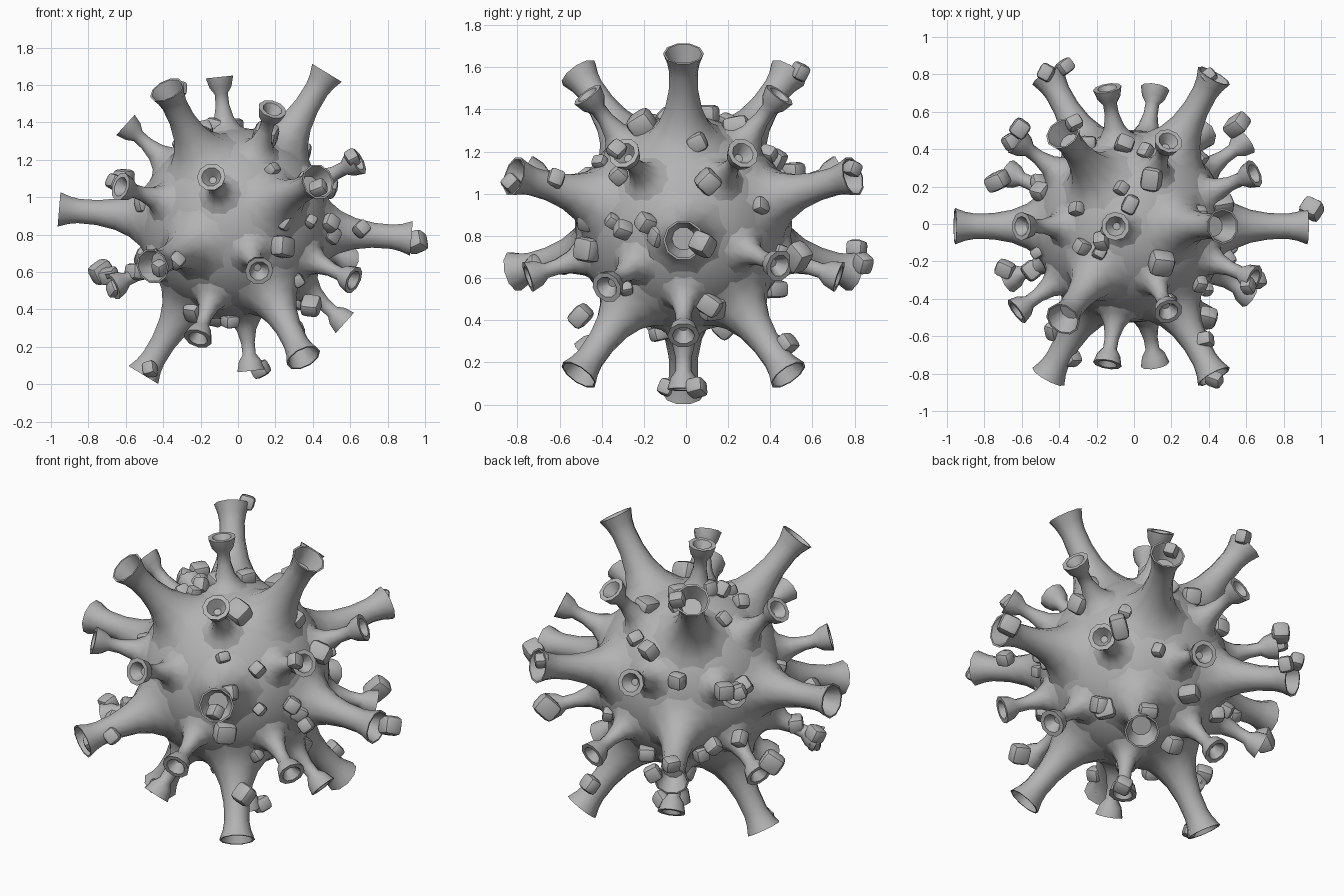
import bpy
import bmesh
import math
import random
from mathutils import Euler, Matrix, Vector

cube = bpy.data.objects.get("Cube")
if cube:
    bpy.data.objects.remove(cube, do_unlink=True)

random.seed(4)
CENTRE = Vector((-0.015, -0.012, 0.857))
BODY_RADIUS = 0.515

grey = bpy.data.materials.new("plain_grey")
grey.use_nodes = True
tone = (0.45, 0.45, 0.45, 1)
grey.diffuse_color = tone
grey.node_tree.nodes["Principled BSDF"].inputs["Base Color"].default_value = tone


def finish(name, bm, angle):
    """Turn a bmesh into a named, shaded object."""
    mesh = bpy.data.meshes.new(name)
    bmesh.ops.recalc_face_normals(bm, faces=bm.faces)
    bm.to_mesh(mesh)
    bm.free()
    mesh.materials.append(grey)
    obj = bpy.data.objects.new(name, mesh)
    bpy.context.collection.objects.link(obj)
    bpy.ops.object.select_all(action='DESELECT')
    obj.select_set(True)
    bpy.context.view_layer.objects.active = obj
    bpy.ops.object.shade_smooth_by_angle(angle=math.radians(angle))
    return obj


def add_spike(bm, direction, profile, sides):
    """Loft rings of (distance, radius) along a direction, closing the cup floor."""
    frame = direction.to_track_quat('Z', 'Y').to_matrix()
    rings = []
    for dist, radius in profile:
        ring = []
        for i in range(sides):
            a = math.tau * i / sides
            point = Vector((radius * math.cos(a), radius * math.sin(a), dist))
            ring.append(bm.verts.new(CENTRE + frame @ point))
        rings.append(ring)
    for low, high in zip(rings, rings[1:]):
        for i in range(sides):
            j = (i + 1) % sides
            bm.faces.new((low[i], low[j], high[j], high[i]))
    bm.faces.new(rings[-1])


def add_lump(bm, position, radius):
    """Rounded, slightly stretched cube with a random turn."""
    turn = Euler([random.uniform(0, math.tau) for axis in range(3)]).to_matrix().to_4x4()
    stretch = Matrix.Diagonal((1, random.uniform(0.8, 1), random.uniform(1, 1.2), 1))
    lump = bmesh.new()
    bmesh.ops.create_cube(lump, size=radius * 1.75)
    bmesh.ops.bevel(lump, geom=lump.edges[:], offset=radius * 0.45,
                    segments=2, profile=0.5, affect='EDGES')
    lump.transform(Matrix.Translation(position) @ turn @ stretch)
    part = bpy.data.meshes.new("lump_part")
    lump.to_mesh(part)
    lump.free()
    bm.from_mesh(part)
    bpy.data.meshes.remove(part)


# Round body
bm = bmesh.new()
bmesh.ops.create_icosphere(bm, subdivisions=4, radius=BODY_RADIUS,
                           matrix=Matrix.Translation(CENTRE))
finish("body", bm, 60)

# Spike directions: large on icosahedron corners, small over its faces
tilt = Matrix.Rotation(math.radians(4.7), 3, 'Y')


def around_x(angle, azimuth):
    a, b = math.radians(angle), math.radians(azimuth)
    return tilt @ Vector((math.cos(a), math.sin(a) * math.sin(b), math.sin(a) * math.cos(b)))


large = [around_x(0, 0)] + [around_x(63.43, 72 * k) for k in range(5)]
small = [around_x(a, 36 + 72 * k) for a in (37.38, 79.19) for k in range(5)]
large += [-d for d in large]
small += [-d for d in small]
nudged = Vector((0.8, -0.46, -0.38)).normalized()
small = [nudged if d.angle(nudged) < 0.3 else d for d in small]

# Large trumpet spikes
large_profile = [(0.44, 0.25), (0.5, 0.165), (0.56, 0.12), (0.64, 0.088), (0.74, 0.07),
                 (0.84, 0.068), (0.89, 0.077), (0.945, 0.097), (0.945, 0.087), (0.85, 0.055)]
bm = bmesh.new()
for direction in large:
    add_spike(bm, direction, large_profile, 10)
finish("large_spikes", bm, 40)

# Small cupped spikes
small_profile = [(0.48, 0.15), (0.52, 0.085), (0.57, 0.055), (0.64, 0.038), (0.7, 0.037),
                 (0.735, 0.062), (0.79, 0.077), (0.79, 0.053), (0.735, 0.02)]
bm = bmesh.new()
for direction in small:
    add_spike(bm, direction, small_profile, 10)
finish("small_spikes", bm, 40)

# Lumps sitting on the body: facing axis, its two cross positions, radius
front_lumps = [(0.18, 1.14, 0.04), (0.38, 0.87, 0.035), (0.23, 0.74, 0.065)]
side_lumps = [(0.05, 1.23, 0.05), (0.1, 1.05, 0.06), (-0.31, 1.08, 0.045), (-0.46, 0.87, 0.045),
              (-0.18, 0.86, 0.05), (-0.13, 0.8, 0.05), (0.12, 0.47, 0.06)]
top_lumps = [(0.09, 0.23, 0.06), (0.14, -0.2, 0.07), (-0.02, 0.1, 0.05), (-0.3, 0.08, 0.04),
             (-0.05, 0.41, 0.055), (0.06, 0.38, 0.04), (-0.12, -0.03, 0.05), (-0.17, -0.09, 0.05),
             (-0.27, -0.12, 0.045), (-0.18, -0.15, 0.04)]
bm = bmesh.new()
for axis, sign, group in ((1, -1, front_lumps), (0, 1, side_lumps), (2, 1, top_lumps)):
    for u, v, radius in group:
        point = Vector((u, v))
        others = [k for k in range(3) if k != axis]
        offset = Vector((0, 0, 0))
        for k, value in zip(others, point):
            offset[k] = value - CENTRE[k]
        offset[axis] = sign * math.sqrt(max(0.01, BODY_RADIUS ** 2 - offset.length_squared))
        add_lump(bm, CENTRE + offset.normalized() * (BODY_RADIUS + radius * 0.35), radius)

# More body lumps scattered over the back and underside, clear of the spikes
placed = 0
while placed < 14:
    d = Vector([random.gauss(0, 1) for axis in range(3)]).normalized()
    hidden = d.y > 0.3 or d.z < -0.5 or d.x < -0.6
    if hidden and min(d.angle(s) for s in large + small) > 0.24:
        radius = random.uniform(0.035, 0.06)
        add_lump(bm, CENTRE + d * (BODY_RADIUS + radius * 0.35), radius)
        placed += 1
finish("body_lumps", bm, 35)

# Lumps clinging to the spikes: position and radius
spike_lumps = [
    (0.95, 0.08, 0.76, 0.06), (0.61, -0.33, 1.21, 0.045), (0.66, -0.3, 0.83, 0.045),
    (-0.47, -0.09, 0.08, 0.045), (0.12, 0.05, 0.08, 0.05), (0.55, 0.53, 0.7, 0.065),
    (-0.37, 0.84, 0.67, 0.05), (-0.47, 0.81, 0.74, 0.045), (-0.61, 0.51, 1.1, 0.055),
    (-0.66, 0.44, 1.08, 0.045), (-0.73, 0.23, 0.6, 0.065), (-0.51, 0.22, 0.68, 0.045),
    (-0.55, -0.25, 0.6, 0.05), (-0.69, -0.24, 0.58, 0.05), (-0.66, -0.27, 0.51, 0.045),
    (0.43, -0.83, 1.05, 0.045), (0.38, -0.62, 1.07, 0.05), (0.39, -0.5, 0.42, 0.06),
    (-0.32, 0.54, 1.58, 0.045), (0.4, 0.79, 1.12, 0.04), (-0.42, -0.79, 0.62, 0.04),
    (-0.33, -0.72, 0.66, 0.045), (-0.43, -0.57, 0.67, 0.05), (0.3, 0.48, 0.29, 0.05),
]
bm = bmesh.new()
for x, y, z, radius in spike_lumps:
    add_lump(bm, Vector((x, y, z)), radius)
finish("spike_lumps", bm, 35)
